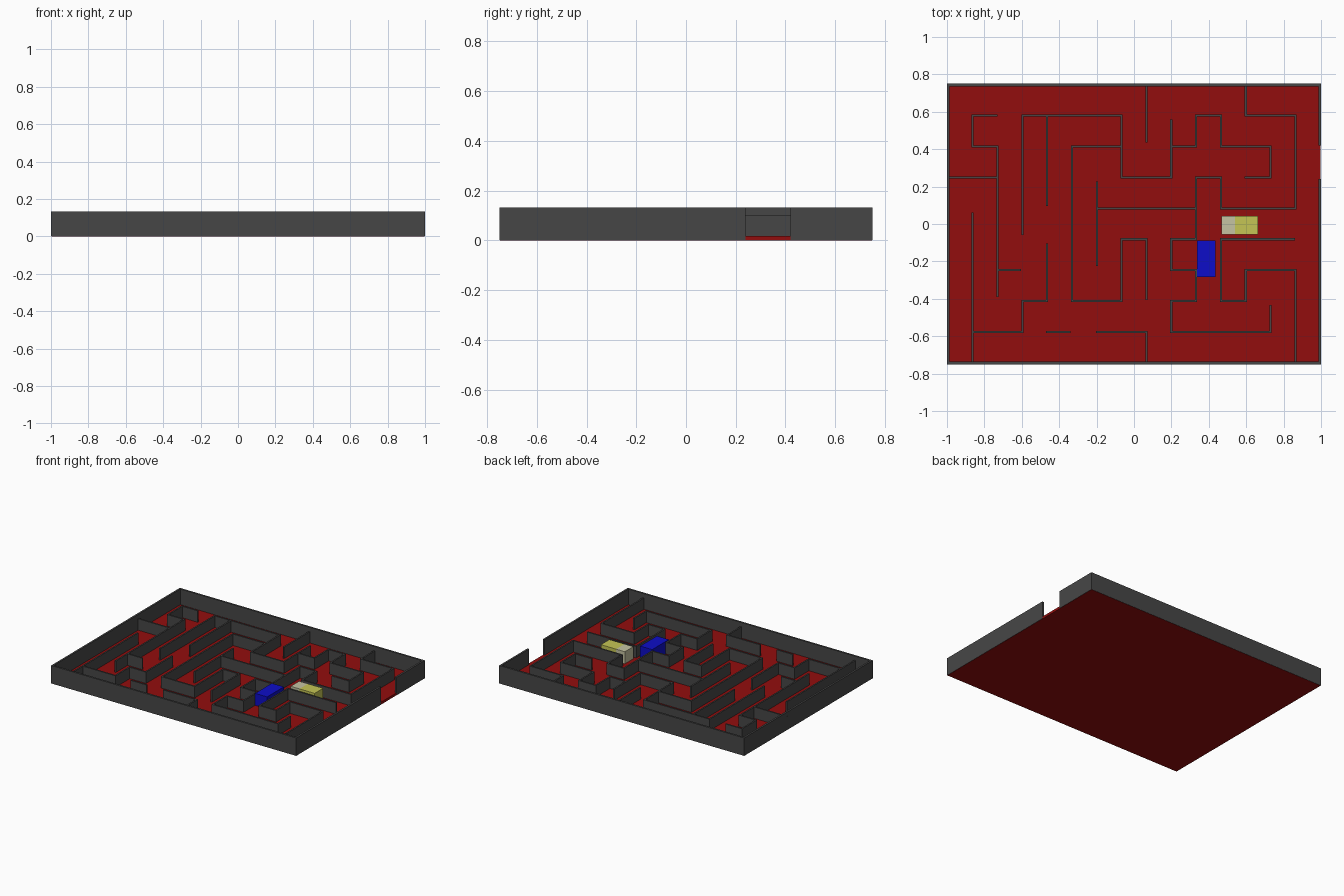
import bpy, bmesh
from mathutils import Matrix

old = bpy.data.objects.get("Cube")
if old:
    bpy.data.objects.remove(old, do_unlink=True)


def material(name, rgb):
    m = bpy.data.materials.new(name)
    m.use_nodes = True
    m.diffuse_color = (*rgb, 1)
    m.node_tree.nodes["Principled BSDF"].inputs["Base Color"].default_value = (*rgb, 1)
    return m


GRAY = material("dark_gray", (0.062, 0.062, 0.062))
RED = material("deep_red", (0.29, 0.004, 0.004))
BLUE = material("blue", (0.004, 0.004, 0.58))
YELLOW = material("yellow", (0.56, 0.56, 0.09))
PALE = material("pale_cream", (0.56, 0.55, 0.36))


def boxes(name, mat, spans):
    """One object from axis-aligned boxes given as (x0, x1, y0, y1, z0, z1)."""
    bm = bmesh.new()
    for x0, x1, y0, y1, z0, z1 in spans:
        mtx = Matrix.Translation(((x0 + x1) / 2, (y0 + y1) / 2, (z0 + z1) / 2))
        mtx = mtx @ Matrix.Diagonal((x1 - x0, y1 - y0, z1 - z0, 1))
        bmesh.ops.create_cube(bm, size=1, matrix=mtx)
    me = bpy.data.meshes.new(name)
    bm.to_mesh(me)
    bm.free()
    me.materials.append(mat)
    ob = bpy.data.objects.new(name, me)
    bpy.context.collection.objects.link(ob)
    return ob


W, D = 1.0, 0.75          # half width and half depth
FLOOR, INNER, TOP = 0.018, 0.102, 0.133
T = 0.014                 # wall thickness

# Floor slab
boxes("floor", RED, [(-W + 0.002, W - 0.002, -D + 0.002, D - 0.002, 0, FLOOR)])

# Outer walls, with the exit gap on the +x side
boxes("front_wall", GRAY, [(-W, W, -D, -D + T, 0.001, TOP)])
boxes("back_wall", GRAY, [(-W, W, D - T, D, 0.001, TOP)])
boxes("right_wall", GRAY, [(-W, -W + T, -D + T, D - T, 0.001, TOP)])
boxes("left_wall", GRAY, [(W - T, W, -D + T, 0.24, 0.001, TOP),
                          (W - T, W, 0.42, D - T, 0.001, TOP)])


# Maze grid: columns count from -x, rows count from the back
def col(i):
    return -0.995 + 0.1327 * i


def row(j):
    return 0.745 - 0.1653 * j


# (row, first column, last column)
across = [(1, 1, 1.95), (1, 3, 7), (1, 10, 11), (1, 12, 14),
          (2, 1, 2), (2, 5, 7), (2, 9, 10), (2, 11, 13),
          (3, 0, 2), (3, 7, 9), (3, 10, 11), (3, 12, 13),
          (4, 6, 10), (4, 11, 14),
          (5, 7, 8), (5, 9, 10), (5, 11, 13.95),
          (6, 2, 2.9), (6, 9, 10), (6, 12, 14),
          (7, 3, 4), (7, 5, 7), (7, 9, 10), (7, 11, 12),
          (8, 1, 3), (8, 4, 4.9), (8, 6, 8), (8, 9, 13)]
# (column, first row, last row)
along = [(1, 1, 2), (1, 4.1, 9), (2, 2, 6.9), (3, 1, 4.9), (3, 7, 8),
         (4, 1, 3.95), (4, 5.1, 7), (5, 2, 7), (6, 3.1, 5.9),
         (7, 1, 3), (7, 5, 7), (8, 0, 1.9), (8, 5, 7), (8, 8, 9),
         (9, 1.1, 3), (9, 5, 6), (9, 7, 8),
         (10, 1, 2), (10, 3, 5), (10, 6, 7),
         (11, 1, 2), (11, 3, 4), (11, 5, 7),
         (12, 0, 1), (12, 6, 7), (13, 2, 3), (13, 7.1, 8),
         (14, 1, 4), (14, 6, 9)]
h = 0.0055
z0 = FLOOR - 0.004
boxes("maze_walls_across", GRAY,
      [(col(a) - h, col(b) + h, row(j) - h, row(j) + h, z0, INNER) for j, a, b in across])
boxes("maze_walls_along", GRAY,
      [(col(i) - h, col(i) + h, row(b) + h * 0.9, row(a) - h * 0.9, z0, INNER)
       for i, a, b in along])

# Blocks standing in the corridors
boxes("blue_block", BLUE, [(0.338, 0.436, -0.283, -0.088, FLOOR, 0.107)])
boxes("yellow_block", YELLOW, [(0.54, 0.664, -0.055, 0.044, FLOOR, 0.107)])
boxes("cream_block", PALE, [(0.468, 0.54, -0.055, 0.044, FLOOR, 0.107)])
